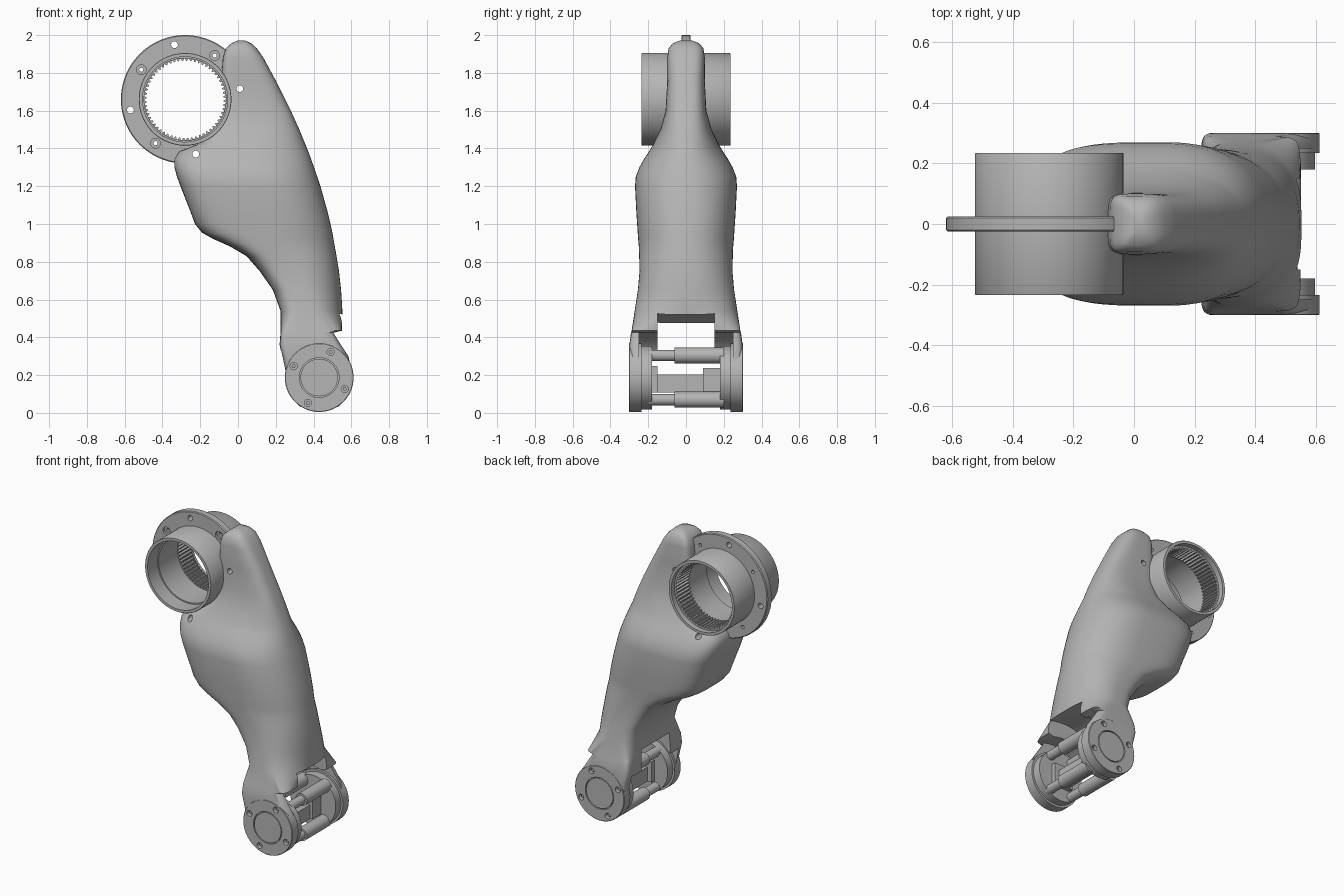
import bpy, bmesh, math

if "Cube" in bpy.data.objects:
    bpy.data.objects.remove(bpy.data.objects["Cube"])

RING = (-0.28, 1.66)       # centre of the gear housing (x, z)
PIVOT = (0.43, 0.187)      # centre of the lower joint (x, z)

grey = bpy.data.materials.new("machined_grey")
grey.use_nodes = True
grey.diffuse_color = (0.46, 0.46, 0.46, 1)
grey.node_tree.nodes["Principled BSDF"].inputs["Base Color"].default_value = grey.diffuse_color


def finish(name, bm):
    bmesh.ops.recalc_face_normals(bm, faces=bm.faces)
    mesh = bpy.data.meshes.new(name)
    bm.to_mesh(mesh)
    bm.free()
    obj = bpy.data.objects.new(name, mesh)
    bpy.context.collection.objects.link(obj)
    mesh.materials.append(grey)
    return obj


def skin(bm, loops, wrap):
    """Bridge successive closed loops of vertices with quads."""
    pairs = list(zip(loops, loops[1:])) + ([(loops[-1], loops[0])] if wrap else [])
    for a, b in pairs:
        n = len(a)
        for i in range(n):
            j = (i + 1) % n
            bm.faces.new((a[i], a[j], b[j], b[i]))


def lathe(name, centre, profile, seg=64, wrap=False, tip=None, root=None):
    """Turn (radius, y) points about a y axis; tip/root cut teeth into one radius."""
    bm = bmesh.new()
    loops = []
    for r, y in profile:
        loop = []
        for i in range(seg):
            a = math.tau * i / seg
            rad = root if (r == tip and i % 4 < 2) else r
            loop.append(bm.verts.new((centre[0] + rad * math.cos(a), y,
                                      centre[1] + rad * math.sin(a))))
        loops.append(loop)
    skin(bm, loops, wrap)
    bmesh.ops.remove_doubles(bm, verts=bm.verts, dist=1e-5)
    return finish(name, bm)


def rod(name, centre, r, y0, y1, seg=64):
    return lathe(name, centre, [(0, y0), (r, y0), (r, y1), (0, y1)], seg)


def box(name, lo, hi):
    bm = bmesh.new()
    bmesh.ops.create_cube(bm, size=1)
    for v in bm.verts:
        v.co = [l + (c + 0.5) * (h - l) for c, l, h in zip(v.co, lo, hi)]
    return finish(name, bm)


def cut(obj, cutter):
    cutter.hide_render = True
    mod = obj.modifiers.new("cut", "BOOLEAN")
    mod.operation = "DIFFERENCE"
    mod.solver = "EXACT"
    mod.object = cutter
    bpy.context.view_layer.objects.active = obj
    bpy.ops.object.modifier_apply(modifier=mod.name)
    bpy.data.objects.remove(cutter)


def around(centre, radius, start):
    """Four points on a bolt circle."""
    for k in range(4):
        a = math.radians(start + 90 * k)
        yield centre[0] + radius * math.cos(a), centre[1] + radius * math.sin(a)


# Arm shell: lofted horizontal sections (z, x left, x right, half width)
sections = [
    (.2, .255, .61, .3), (.3, .234, .588, .3), (.36, .22, .548, .3),
    (.425, .225, .508, .291), (.435, .226, .55, .288), (.54, .225, .553, .272),
    (.65, .185, .546, .255), (.75, .115, .535, .246), (.83, .045, .522, .248),
    (.88, -.04, .513, .25), (.925, -.14, .505, .254), (.955, -.192, .5, .256),
    (1, -.228, .49, .259), (1.06, -.25, .476, .263), (1.2, -.305, .437, .27),
    (1.25, -.323, .42, .266), (1.3, -.337, .403, .247), (1.345, -.337, .387, .222),
    (1.385, -.31, .372, .195), (1.42, -.22, .358, .175), (1.5, -.12, .325, .135),
    (1.6, -.09, .28, .108), (1.75, -.09, .205, .1), (1.88, -.08, .135, .1),
    (1.93, -.065, .1, .092), (1.957, -.035, .07, .07), (1.972, 0, .035, .03)]
SIDES = 64
bm = bmesh.new()
loops = []
for z, left, right, half in sections:
    mid = right - min(.33, (right - left) * .58)
    boxy = 8 * min(1, max(0, (.47 - z) / .03)) + min(1, max(0, (z - 1.4) * 5))
    loop = []
    for i in range(SIDES):
        a = math.tau * (i + .5) / SIDES
        c, s = math.cos(a), math.sin(a)
        power = 2 / (2.25 + boxy if c > 0 else 4 + boxy)
        reach = right - mid if c > 0 else left - mid
        loop.append(bm.verts.new((mid + reach * abs(c) ** power,
                                  math.copysign(half * abs(s) ** power, s), z)))
    loops.append(loop)
skin(bm, loops, False)
bm.faces.new(loops[0])
bm.faces.new(loops[-1])
arm = finish("arm_shell", bm)

# Seat for the housing, fork opening and pivot clearance
cut(arm, rod("cutter", RING, .24, -.4, .4, 96))
for radius, reach in ((.355, .15), (.25, .25), (.17, .4)):
    cut(arm, rod("cutter", PIVOT, radius, -reach, reach, 96))

# Gear housing: stepped tube with a thin flange
flange = lathe("housing_flange", RING, [(.24, -.025), (.335, -.025), (.34, -.02),
               (.34, .02), (.335, .025), (.24, .025)], 96, True)
tube = lathe("housing_tube", RING, [(.225, -.235), (.243, -.235), (.245, -.232),
             (.245, .232), (.243, .235), (.225, .235), (.225, .2), (.217, .2),
             (.217, -.13), (.225, -.13)], 96, True)
gear = lathe("internal_gear", RING, [(.235, .07), (.235, .2), (.204, .2), (.204, .07)],
             240, True, .204, .216)

# Bolt holes through the flange, two of them also through the arm
for p in around(RING, .295, 11):
    for part in (flange, arm):
        cut(part, rod("cutter", p, .018, -.4, .4, 20))
for p in around(RING, .28, 56):
    cut(flange, rod("cutter", p, .026, -.05, -.01, 20))
    cut(flange, rod("cutter", p, .011, -.05, .05, 16))

# Lower joint: mirrored cheeks and inner hubs
for side, label in ((1, "back"), (-1, "front")):
    cheek = lathe(label + "_cheek", PIVOT, [(r, side * y) for r, y in (
        (0, .235), (.182, .235), (.182, .298), (.179, .301), (.105, .301),
        (.105, .285), (.099, .285), (.099, .3), (0, .3))], 72)
    for p in around(PIVOT, .148, 66):
        cut(cheek, rod("cutter", p, .019, side * .27, side * .35, 20))
        rod(label + "_screw", p, .011, side * .265, side * .285, 6)
    rod(label + "_hub", PIVOT, .168, side * .18, side * .24)

# Stepped spacer posts between the hubs
for dx in (-.08, .08):
    for dz in (-.117, .117):
        p = (PIVOT[0] + dx, PIVOT[1] + dz)
        rod("spacer_post", p, .042, -.06, .2, 32)
        rod("spacer_pin", p, .03, -.2, -.05, 32)

# Central actuator
px, pz = PIVOT
box("actuator_block", (px - .06, .09, pz - .075), (px + .06, .19, pz + .05))
box("actuator_plate", (px - .07, -.19, pz - .08), (px + .07, -.15, pz + .06))
box("actuator_bar", (px - .04, -.16, pz - .08), (px + .04, .1, pz + .015))

# Smooth shading with crisp edges
bpy.ops.object.select_all(action="DESELECT")
for obj in bpy.context.collection.objects:
    if obj.type == "MESH":
        obj.select_set(True)
        bpy.context.view_layer.objects.active = obj
bpy.ops.object.shade_smooth_by_angle(angle=math.radians(38))
